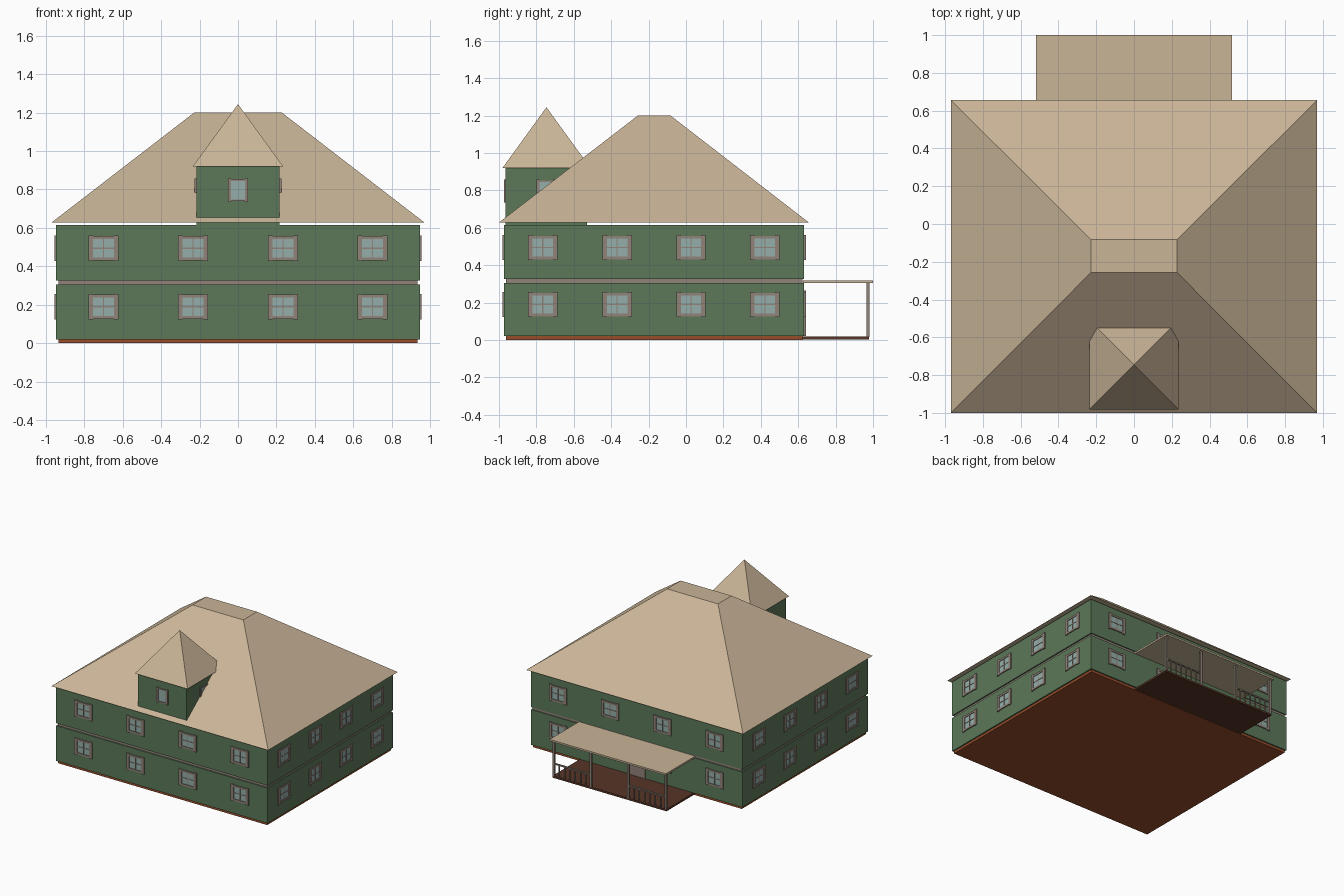
import bpy, bmesh, math
from mathutils import Matrix, Vector

if "Cube" in bpy.data.objects:
    bpy.data.objects.remove(bpy.data.objects["Cube"])


def mat(name, r, g, b):
    m = bpy.data.materials.new(name)
    m.diffuse_color = [(c / 255) ** 2.2 for c in (r, g, b)] + [1]
    m.use_nodes = True
    m.node_tree.nodes["Principled BSDF"].inputs["Base Color"].default_value = m.diffuse_color
    return m


GREEN = mat("wall green", 92, 120, 90)
TAN = mat("roof tan", 200, 179, 150)
TRIM = mat("trim grey brown", 144, 130, 120)
GLASS = mat("window glass", 147, 173, 168)
BRICK = mat("foundation brick", 152, 78, 46)
DECK = mat("deck brown", 88, 56, 43)


def box(bm, x0, x1, y0, y1, z0, z1, mi=0, M=Matrix()):
    """Axis-aligned box between limits, optionally moved by matrix M."""
    T = Matrix.Translation(((x0 + x1) / 2, (y0 + y1) / 2, (z0 + z1) / 2))
    S = Matrix.Diagonal((x1 - x0, y1 - y0, z1 - z0, 1))
    r = bmesh.ops.create_cube(bm, size=1, matrix=M @ T @ S)
    for f in {f for v in r["verts"] for f in v.link_faces}:
        f.material_index = mi


def finish(bm, name, *mats):
    bmesh.ops.recalc_face_normals(bm, faces=bm.faces[:])
    me = bpy.data.meshes.new(name)
    bm.to_mesh(me)
    bm.free()
    for m in mats:
        me.materials.append(m)
    ob = bpy.data.objects.new(name, me)
    bpy.context.collection.objects.link(ob)
    return ob


def block(name, m, *lim):
    bm = bmesh.new()
    box(bm, *lim)
    return finish(bm, name, m)


def hip(name, m, base, top):
    """Hipped roof: base rectangle rising to a smaller top rectangle or a point."""
    bm = bmesh.new()
    rings = []
    for x0, x1, y0, y1, z in (base, top):
        rings.append([bm.verts.new(p) for p in
                      ((x0, y0, z), (x1, y0, z), (x1, y1, z), (x0, y1, z))])
    a, b = rings
    for i in range(4):
        j = (i + 1) % 4
        bm.faces.new((a[i], a[j], b[j], b[i]))
    bm.faces.new(a[::-1])
    bm.faces.new(b)
    bmesh.ops.remove_doubles(bm, verts=bm.verts[:], dist=1e-4)
    return finish(bm, name, m)


def wall_frame(origin, angle):
    """Local frame: x along the wall, -y outward, z up."""
    return Matrix.Translation(origin) @ Matrix.Rotation(angle, 4, 'Z')


def window(bm, M, x, z0, z1, w, bars=True):
    """Glass pane, casing, head, sill and optional crossed glazing bars."""
    h, t = w / 2, min(0.024, w * 0.16)
    box(bm, x - h + t, x + h - t, -0.003, 0.002, z0 + t * .7, z1 - t * .7, 1, M)
    for s in (-1, 1):
        a, b = sorted((x + s * h, x + s * (h - t)))
        box(bm, a, b, -0.009, 0.002, z0, z1, 0, M)
    for a, b in ((z0 + .004, z0 + t * .8), (z1 - t * .8, z1 - .004)):
        box(bm, x - h + t, x + h - t, -0.008, 0.002, a, b, 0, M)
    if bars:
        zc = (z0 + z1) / 2
        box(bm, x - .003, x + .003, -0.006, 0.002, z0 + t * .8, z1 - t * .8, 0, M)
        box(bm, x - h + t, x + h - t, -0.0055, 0.002, zc - .003, zc + .003, 0, M)


# Foundation, two storeys and the recessed band between them
block("foundation", BRICK, -.935, .935, -.963, .622, 0, .02)
block("lower_storey", GREEN, -.946, .946, -.972, .632, .02, .305)
block("storey_band", TRIM, -.935, .935, -.963, .624, .305, .325)
block("upper_storey", GREEN, -.946, .946, -.972, .632, .325, .614)

# Main hipped roof with small flat top
hip("main_roof", TAN, (-.97, .97, -1, .657, .628), (-.228, .228, -.257, -.083, 1.2))

# Front dormer
block("dormer_walls", GREEN, -.217, .217, -.965, -.53, .614, .92)
hip("dormer_roof", TAN, (-.235, .235, -.981, -.511, .92), (0, 0, -.746, -.746, 1.244))

# Windows on the four walls, two rows each
FB = (-.7, -.234, .234, .7)
SIDE = (-.766, -.368, .027, .422)
walls = (("front_windows", (0, -.972, 0), 0, FB),
         ("back_windows", (0, .632, 0), math.pi, FB),
         ("right_windows", (.946, 0, 0), math.pi / 2, SIDE),
         ("left_windows", (-.946, 0, 0), -math.pi / 2, [-y for y in SIDE]))
for name, origin, ang, xs in walls:
    bm = bmesh.new()
    for x in xs:
        for z in (.122, .427):
            window(bm, wall_frame(origin, ang), x, z, z + .134, .157)
    finish(bm, name, TRIM, GLASS)

# Dormer windows: front and both sides
bm = bmesh.new()
for origin, ang in (((0, -.965, 0), 0), ((.217, -.747, 0), math.pi / 2),
                    ((-.217, -.747, 0), -math.pi / 2)):
    window(bm, wall_frame(origin, ang), 0, .735, .857, .104, False)
finish(bm, "dormer_windows", TRIM, GLASS)

# Back door under the porch
bm = bmesh.new()
M = wall_frame((0, .632, 0), math.pi)
box(bm, -.065, .065, -.004, .002, .02, .25, 0, M)
for s in (-1, 1):
    box(bm, min(s * .065, s * .08), max(s * .065, s * .08), -.009, .002, .02, .265, 0, M)
box(bm, -.065, .065, -.009, .002, .25, .265, 0, M)
finish(bm, "back_door", TRIM)

# Porch floor and flat roof
block("porch_floor", DECK, -.51, .51, .622, .978, .003, .018)
block("porch_roof", TAN, -.52, .52, .625, 1.0, .304, .318)

# Porch posts
POSTS = (-.5, -.168, .168, .5)
bm = bmesh.new()
for x in POSTS:
    box(bm, x - .008, x + .008, .964, .98, .016, .305)
finish(bm, "porch_posts", TRIM)

# Railings in the two outer bays
bm = bmesh.new()
for s in (-1, 1):
    a, b = sorted((s * .168, s * .5))
    box(bm, a, b, .966, .978, .112, .122)
    for i in range(1, 7):
        x = a + (b - a) * i / 7
        box(bm, x - .004, x + .004, .968, .976, .016, .113)
finish(bm, "porch_railings", TRIM)
